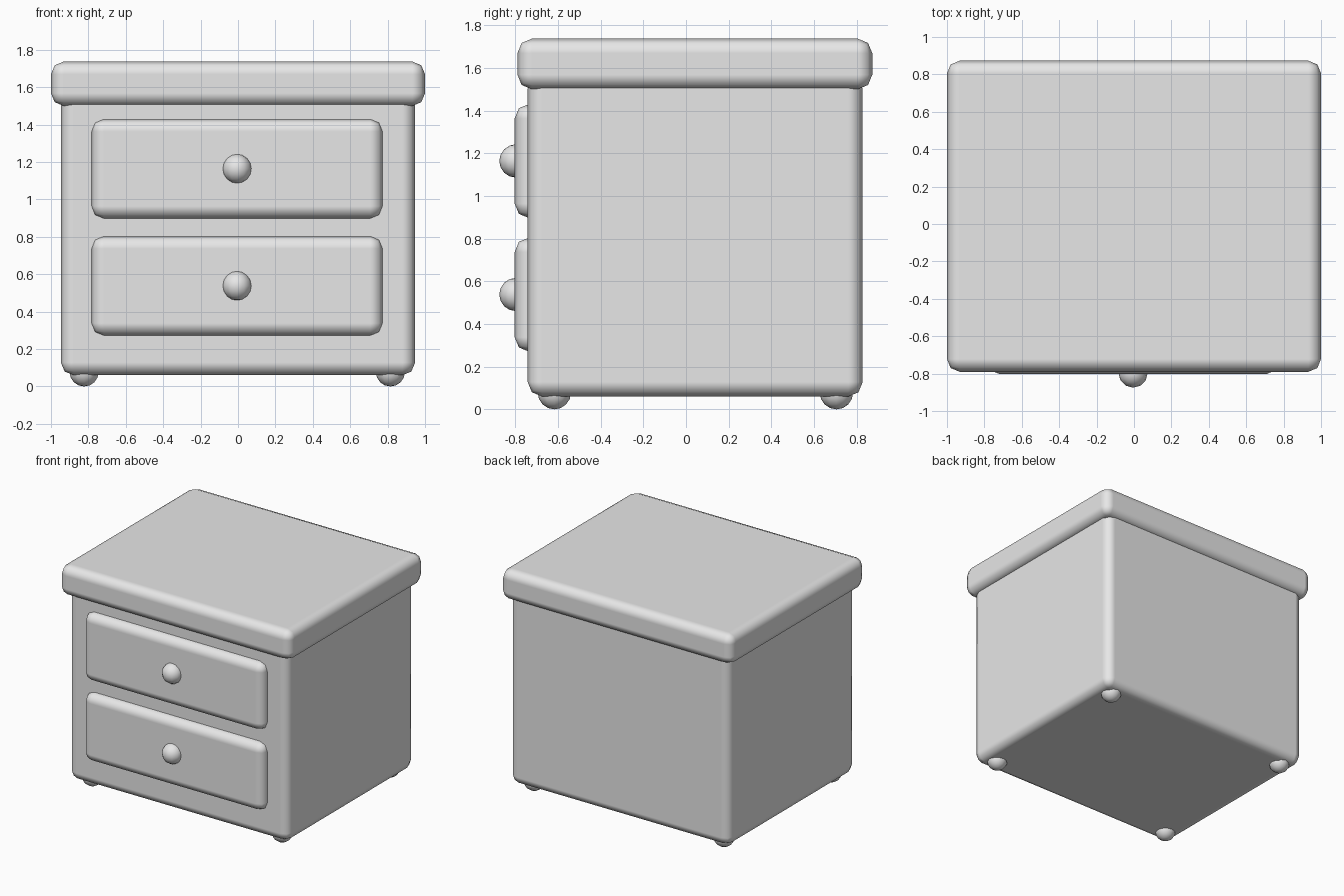
import bpy

# Remove the default cube
cube = bpy.data.objects.get("Cube")
if cube:
    bpy.data.objects.remove(cube, do_unlink=True)

# Single grey finish
grey = bpy.data.materials.new("plain_grey")
grey.use_nodes = True
colour = (0.8, 0.8, 0.8, 1.0)
grey.diffuse_color = colour
grey.node_tree.nodes["Principled BSDF"].inputs["Base Color"].default_value = colour


def finish(obj, name):
    obj.name = name
    obj.data.name = name
    obj.data.materials.append(grey)
    obj.data.polygons.foreach_set("use_smooth", [True] * len(obj.data.polygons))
    return obj


def rounded_box(name, x, y, z, radius=0.068):
    """Box between the given (low, high) ranges with softly rounded edges."""
    ranges = (x, y, z)
    bpy.ops.mesh.primitive_cube_add(
        size=1, location=[(low + high) / 2 for low, high in ranges])
    obj = bpy.context.object
    size = [high - low for low, high in ranges]
    for vert in obj.data.vertices:
        vert.co = [c * s for c, s in zip(vert.co, size)]
    finish(obj, name)
    bevel = obj.modifiers.new("rounded_edges", "BEVEL")
    bevel.width = radius
    bevel.segments = 2
    bevel.harden_normals = True
    return obj


def ball(name, location, radius=0.078):
    bpy.ops.mesh.primitive_uv_sphere_add(
        segments=12, ring_count=8, radius=radius, location=location)
    return finish(bpy.context.object, name)


# Cabinet and overhanging lid
rounded_box("cabinet_body", (-0.947, 0.947), (-0.742, 0.828), (0.06, 1.57))
rounded_box("lid", (-1, 1), (-0.79, 0.873), (1.5, 1.737))

# Two drawers, each with a round knob
for level, bottom in (("lower", 0.27), ("upper", 0.896)):
    rounded_box(level + "_drawer", (-0.785, 0.775), (-0.803, -0.6),
                (bottom, bottom + 0.535))
    ball(level + "_knob", (-0.005, -0.797, bottom + 0.268))

# Four ball feet under the corners
for side, x in (("right", -0.823), ("left", 0.815)):
    for end, y in (("front", -0.617), ("back", 0.705)):
        ball(f"{end}_{side}_foot", (x, y, 0.078))
